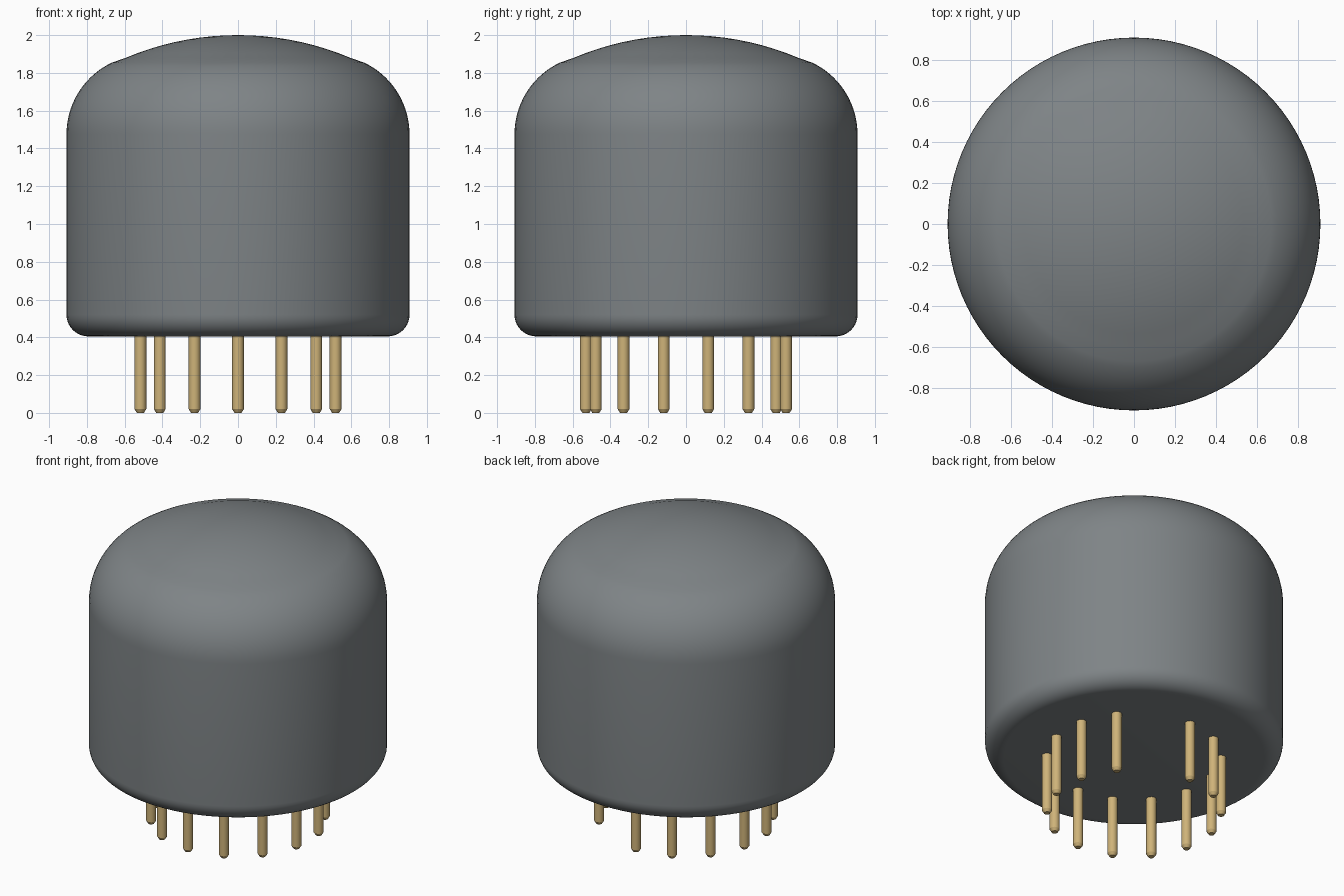
import bpy, bmesh, math

cube = bpy.data.objects.get("Cube")
if cube:
    bpy.data.objects.remove(cube, do_unlink=True)


def material(name, rgb):
    m = bpy.data.materials.new(name)
    m.use_nodes = True
    m.diffuse_color = (*rgb, 1)
    m.node_tree.nodes["Principled BSDF"].inputs["Base Color"].default_value = (*rgb, 1)
    return m


def arc(cr, cz, radius, start, end, steps):
    """Points (r, z) on an arc; angles in degrees from the +r direction."""
    pts = []
    for i in range(steps + 1):
        a = math.radians(start + (end - start) * i / steps)
        pts.append((cr + radius * math.cos(a), cz + radius * math.sin(a)))
    return pts


def lathe(name, profile, sides, mat, location=(0, 0, 0)):
    """Revolve an (r, z) profile, listed bottom to top, about z."""
    bm = bmesh.new()
    rings = []
    for r, z in profile:
        if r < 1e-5:
            rings.append([bm.verts.new((0, 0, z))])
        else:
            rings.append([bm.verts.new((r * math.cos(2 * math.pi * k / sides),
                                        r * math.sin(2 * math.pi * k / sides), z))
                          for k in range(sides)])
    for lo, hi in zip(rings, rings[1:]):
        for k in range(sides):
            n = (k + 1) % sides
            if len(hi) == 1:
                bm.faces.new((lo[k], lo[n], hi[0]))
            else:
                bm.faces.new((lo[k], lo[n], hi[n], hi[k]))
    # Flat caps
    bm.faces.new(rings[0][::-1])
    if len(rings[-1]) > 1:
        bm.faces.new(rings[-1])
    mesh = bpy.data.meshes.new(name)
    bm.to_mesh(mesh)
    bm.free()
    mesh.materials.append(mat)
    obj = bpy.data.objects.new(name, mesh)
    obj.location = location
    bpy.context.collection.objects.link(obj)
    bpy.ops.object.select_all(action='DESELECT')
    obj.select_set(True)
    bpy.context.view_layer.objects.active = obj
    bpy.ops.object.shade_smooth_by_angle(angle=math.radians(30))
    return obj


grey = material("housing_grey", (0.21, 0.23, 0.24))
gold = material("pin_gold", (0.62, 0.45, 0.19))

# Housing: rounded base edge, straight wall, shoulder fillet, shallow dome
R, BASE, FILLET = 0.908, 0.405, 0.115
SHOULDER, SHOULDER_Z, DOME_R = 0.42, 1.475, 1.53
tilt = 64.5
profile = arc(R - FILLET, BASE + FILLET, FILLET, -90, 0, 10)
profile += arc(R - SHOULDER, SHOULDER_Z, SHOULDER, 0, tilt, 14)
profile += arc(0, 2 - DOME_R, DOME_R, tilt, 90, 10)[1:]
lathe("housing", profile, 96, grey)

# Ring of contact pins on 14 equal positions, one left empty
PIN_R, CIRCLE, POSITIONS, EMPTY = 0.031, 0.53, 14, 13
pin_profile = [(PIN_R * 0.6, 0), (PIN_R, 0.02), (PIN_R, 0.42)]
for i in range(POSITIONS):
    if i == EMPTY:
        continue
    a = math.pi / 2 + 2 * math.pi * i / POSITIONS
    lathe(f"contact_pin_{i + 1}", pin_profile, 20, gold,
          (CIRCLE * math.cos(a), CIRCLE * math.sin(a), 0))
